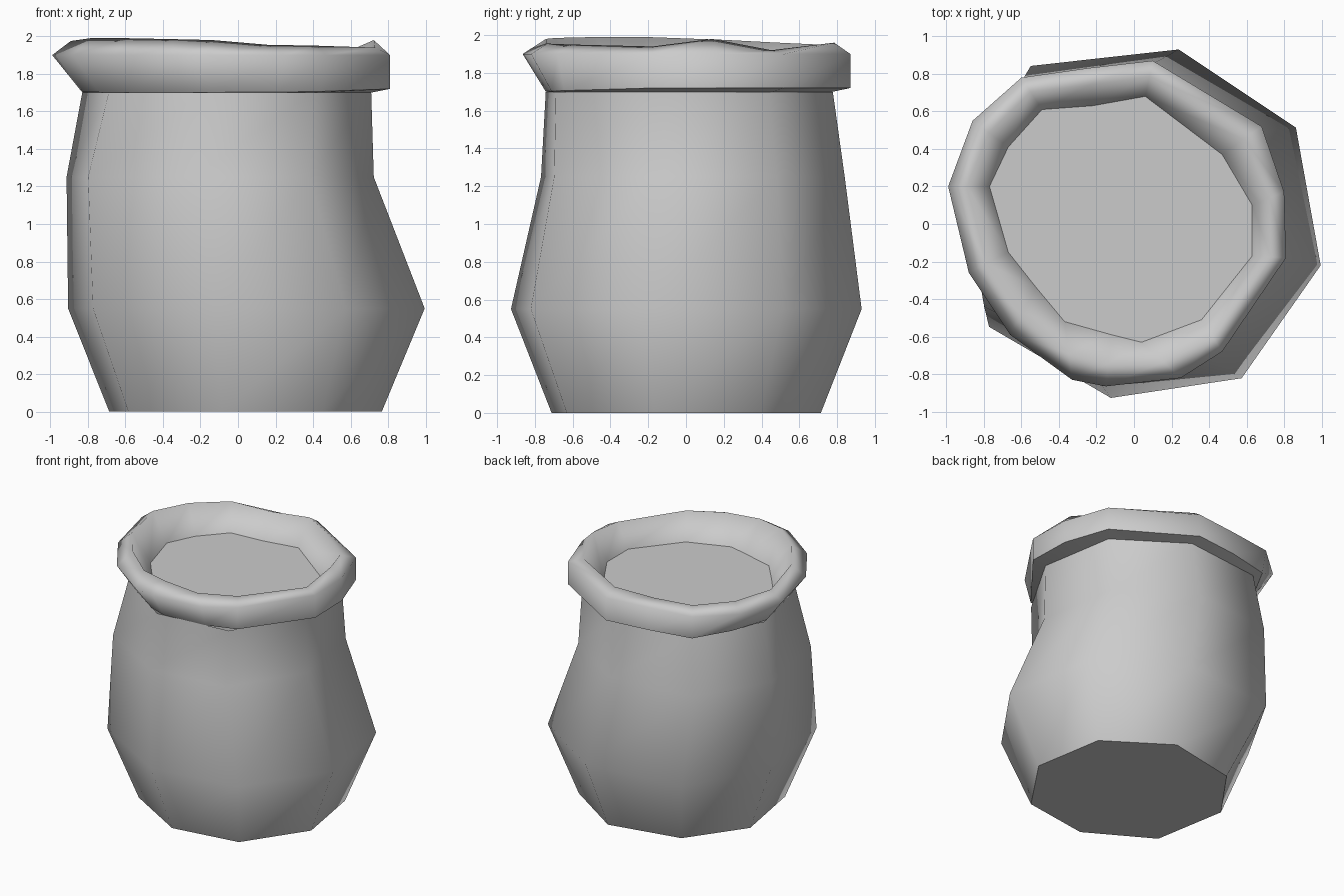
import bpy, bmesh, math
from mathutils import Vector
from mathutils.geometry import intersect_line_line_2d

if "Cube" in bpy.data.objects:
    bpy.data.objects.remove(bpy.data.objects["Cube"], do_unlink=True)

grey = bpy.data.materials.new("plain grey")
grey.use_nodes = True
COLOUR = (0.6, 0.6, 0.6, 1)
grey.diffuse_color = COLOUR
grey.node_tree.nodes["Principled BSDF"].inputs["Base Color"].default_value = COLOUR


def loft(name, rings, cap_first=False, cap_last=False, angle=58):
    """Skin a stack of equal-length point rings."""
    bm = bmesh.new()
    loops = [[bm.verts.new(p) for p in ring] for ring in rings]
    n = len(loops[0])
    for a, b in zip(loops, loops[1:]):
        for i in range(n):
            j = (i + 1) % n
            bm.faces.new((a[i], a[j], b[j], b[i]))
    if cap_first:
        bm.faces.new(loops[0][::-1])
    if cap_last:
        bm.faces.new(loops[-1])
    mesh = bpy.data.meshes.new(name)
    bm.to_mesh(mesh)
    bm.free()
    mesh.materials.append(grey)
    obj = bpy.data.objects.new(name, mesh)
    bpy.context.collection.objects.link(obj)
    bpy.ops.object.select_all(action="DESELECT")
    obj.select_set(True)
    bpy.context.view_layer.objects.active = obj
    bpy.ops.object.shade_smooth_by_angle(angle=math.radians(angle))
    return obj


# Directions of the eight sack corners, in degrees
corners = [-13, 32, 78, 125, 167, 214, 260, 303]


def sack_ring(cx, cy, z, r, shares):
    return [Vector((cx + r * k * math.cos(math.radians(a)),
                    cy + r * k * math.sin(math.radians(a)), z))
            for a, k in zip(corners, shares)]


# Sagging sack body: centre x, centre y, height, radius and each corner's share of it
body = [(0.04, 0, 0, 0.745, (1, 1, 0.98, 0.98, 1, 1.01, 0.97, 1.01)),
        (0.04, 0, 0.55, 0.97, (1.01, 1, 0.98, 1.06, 1, 1.01, 0.97, 1.01)),
        (-0.095, 0.035, 1.25, 0.84, (1, 1, 0.98, 1.05, 1, 1.01, 0.97, 1.04)),
        (-0.06, 0.02, 1.7, 0.79, (1, 1, 0.98, 1.06, 1, 0.96, 0.98, 1.07))]
rings = [sack_ring(*ring) for ring in body]
loft("sack_body", rings, cap_first=True)


def on_neck(p):
    """Point of the neck outline in the direction of p."""
    neck_ring = rings[-1]
    centre = Vector(body[-1][:2])
    far = centre + (p.xy - centre) * 3
    for a, b in zip(neck_ring, neck_ring[1:] + neck_ring[:1]):
        hit = intersect_line_line_2d(a.xy, b.xy, centre, far)
        if hit:
            return Vector((*hit, a.z))


# Rolled rim, counter-clockwise from the right: outer x, y and crest height
outer = [(0.81, -0.18, 1.94), (0.8, 0.17, 1.98), (0.68, 0.52, 1.92), (0.1, 0.87, 1.96),
         (-0.25, 0.83, 1.94), (-0.6, 0.78, 1.95), (-0.86, 0.55, 1.96), (-0.99, 0.2, 1.975),
         (-0.88, -0.26, 1.99), (-0.66, -0.59, 1.99), (-0.33, -0.83, 1.985),
         (-0.15, -0.865, 1.98), (0.25, -0.82, 1.955), (0.47, -0.68, 1.95)]
inner = [(0.63, -0.17), (0.63, 0.1), (0.47, 0.37), (0.06, 0.68), (-0.22, 0.63), (-0.49, 0.61),
         (-0.67, 0.41), (-0.77, 0.2), (-0.67, -0.15), (-0.52, -0.34), (-0.37, -0.52),
         (-0.12, -0.59), (0.04, -0.63), (0.36, -0.51)]

neck, lip, edge, crest, throat = [], [], [], [], []
for (x, y, height), i in zip(outer, inner):
    o, i = Vector((x, y, 1.9)), Vector((*i, 1.75))
    base = on_neck(o)
    # The roll hangs straight down at the back and left, and tucks in elsewhere
    overhang = min(1, max(0.05, 0.5 + 0.9 * (x + 1.1 * y)))
    low = base.lerp(o, overhang)
    low.z = 1.702 + 0.018 * overhang
    top = o.lerp(i, 0.45)
    top.z = height
    neck.append(base)
    lip.append(low)
    edge.append(o)
    crest.append(top)
    throat.append(i)
loft("rolled_rim", [lip, edge, crest, throat], angle=180)
loft("rim_underside", [neck, lip])

# Surface of the contents inside the rim
loft("contents", [throat], cap_last=True)
